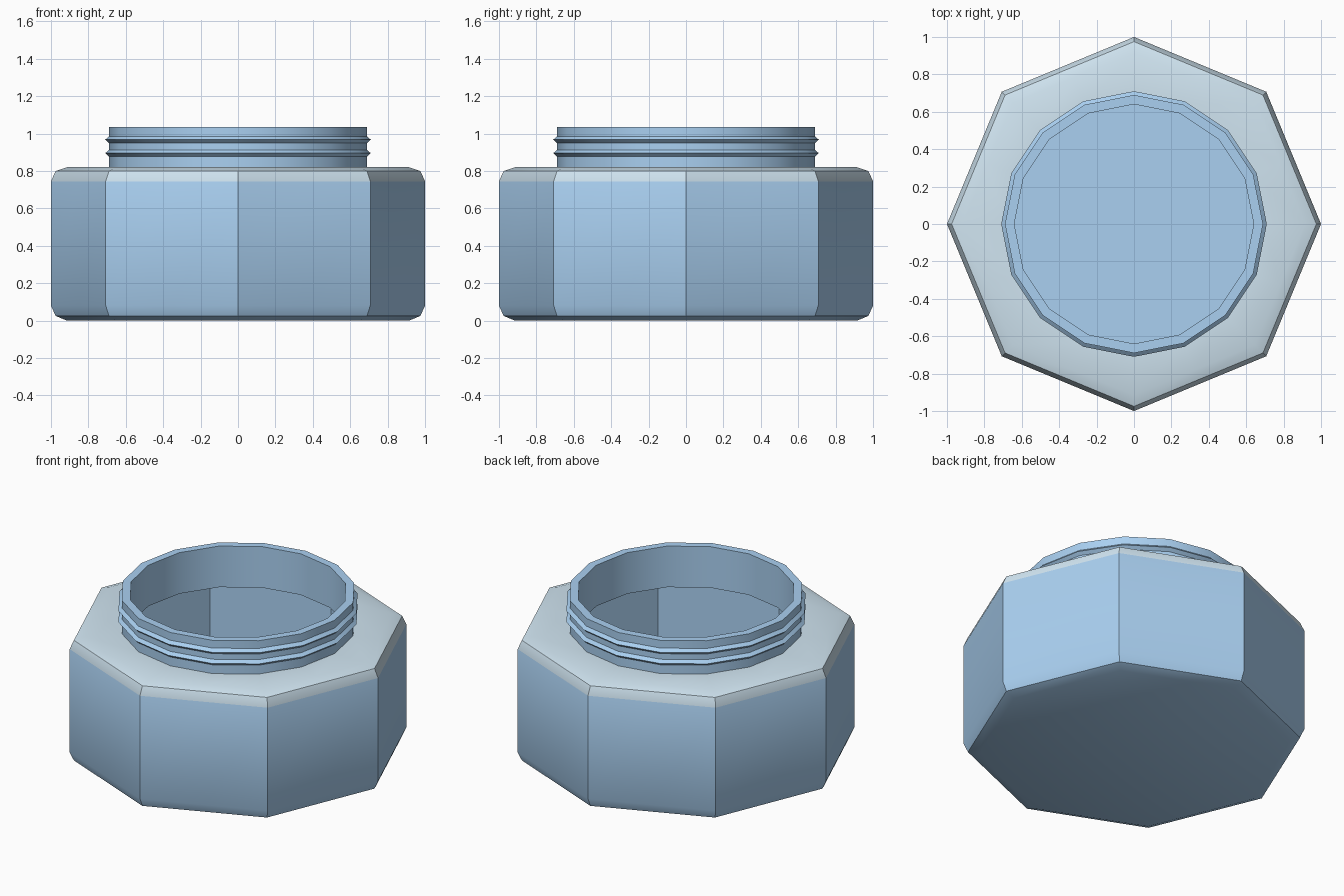
import bpy, bmesh, math

if "Cube" in bpy.data.objects:
    bpy.data.objects.remove(bpy.data.objects["Cube"])

N = 16  # neck sides; the body uses every second one as an octagon corner


def material(name, color):
    m = bpy.data.materials.new(name)
    m.diffuse_color = color
    m.use_nodes = True
    m.node_tree.nodes["Principled BSDF"].inputs["Base Color"].default_value = m.diffuse_color
    return m


def ring(bm, r, z, octagon):
    verts = []
    for i in range(N):
        a = 2 * math.pi * i / N
        k = math.cos(math.pi / 8) if octagon and i % 2 else 1
        verts.append(bm.verts.new((r * k * math.cos(a), r * k * math.sin(a), z)))
    return verts


# Profile from the underside, over the shoulder and neck, then down inside:
# (radius, height, octagonal)
outer = [(0.915, 0, True), (0.975, 0.025, True), (1, 0.08, True),
         (1, 0.745, True), (0.975, 0.8, True), (0.915, 0.82, True),
         (0.69, 0.82, False)]
threads = []
for z in (0.895, 0.967):
    threads += [(0.69, z - 0.018, False), (0.71, z, False), (0.69, z + 0.018, False)]
inner = [(0.69, 1.035, False), (0.64, 1.035, False), (0.64, 0.77, False),
         (0.89, 0.77, True), (0.95, 0.72, True), (0.95, 0.1, True),
         (0.89, 0.05, True)]
profile = outer + threads + inner

bm = bmesh.new()
rings = [ring(bm, *p) for p in profile]
for n, (lo, hi) in enumerate(zip(rings, rings[1:])):
    for i in range(N):
        j = (i + 1) % N
        f = bm.faces.new((lo[i], lo[j], hi[j], hi[i]))
        f.material_index = 1 if n in (3, 4, 5) else 0  # pale shoulder
bm.faces.new(rings[0][::-1])
bm.faces.new(rings[-1])
bmesh.ops.recalc_face_normals(bm, faces=bm.faces)

# Jar with threaded neck
mesh = bpy.data.meshes.new("jar")
bm.to_mesh(mesh)
bm.free()
mesh.materials.append(material("blue", (0.40, 0.63, 0.88, 1)))
mesh.materials.append(material("pale_blue", (0.63, 0.78, 0.88, 1)))
jar = bpy.data.objects.new("jar", mesh)
bpy.context.collection.objects.link(jar)
bpy.context.view_layer.objects.active = jar
jar.select_set(True)
bpy.ops.object.shade_smooth_by_angle(angle=math.radians(40))
